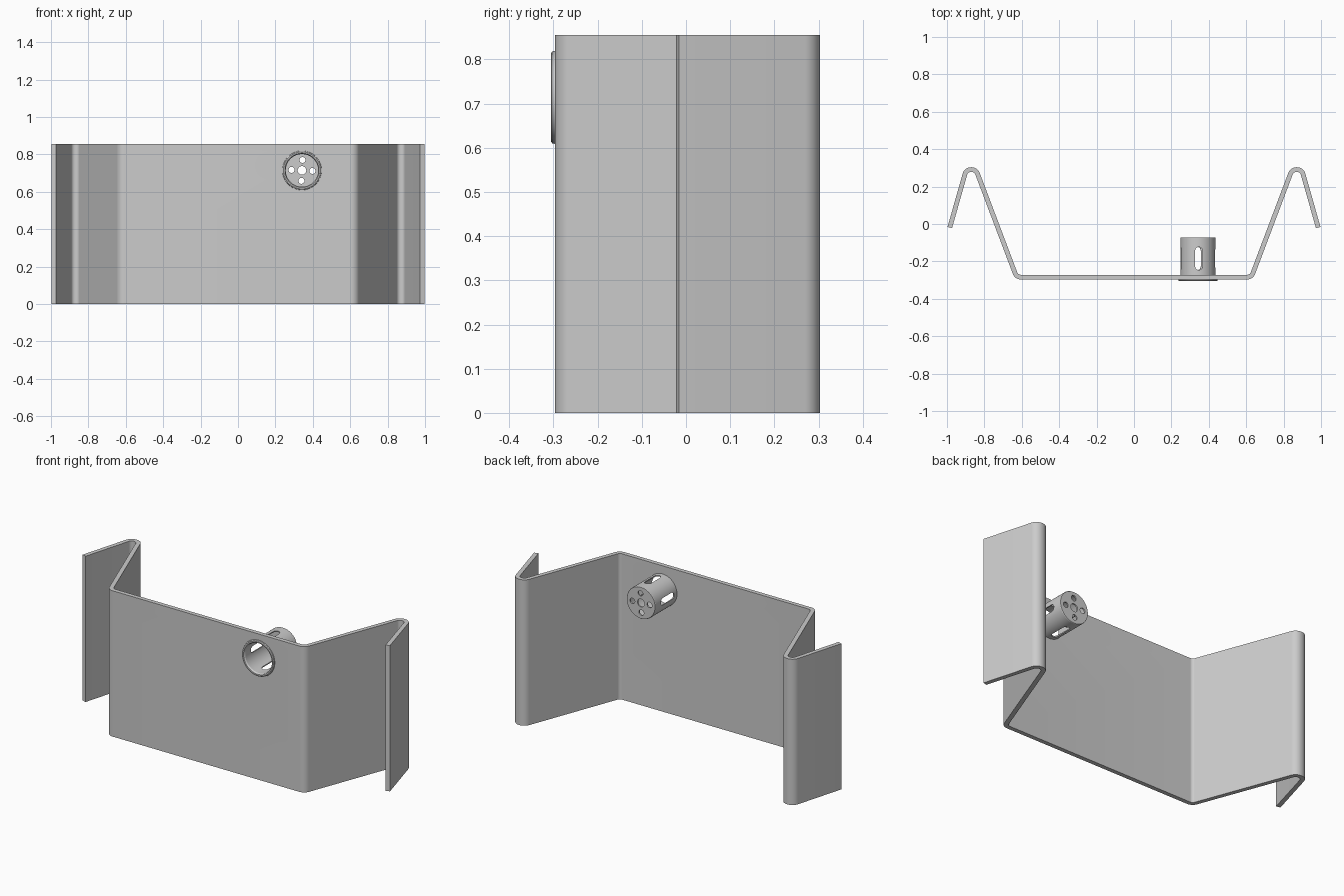
import bpy, bmesh
from math import sin, cos, tan, pi, radians
from mathutils import Vector, Matrix

if "Cube" in bpy.data.objects:
    bpy.data.objects.remove(bpy.data.objects["Cube"])

H = 0.855                 # sheet height
T = 0.025                 # sheet thickness
CX, CZ = 0.342, 0.714     # cup axis position
TWIST = radians(-3)       # cup is turned slightly about its axis


def make_object(name, bm):
    bmesh.ops.recalc_face_normals(bm, faces=bm.faces)
    me = bpy.data.meshes.new(name)
    bm.to_mesh(me)
    bm.free()
    ob = bpy.data.objects.new(name, me)
    bpy.context.collection.objects.link(ob)
    return ob


def add_prism(bm, pts, depth, matrix=Matrix()):
    """Closed outline in local xy, extruded along local z."""
    low = [bm.verts.new(matrix @ Vector((x, y, 0))) for x, y in pts]
    top = [bm.verts.new(matrix @ Vector((x, y, depth))) for x, y in pts]
    bm.faces.new(low[::-1])
    bm.faces.new(top)
    n = len(pts)
    for i in range(n):
        j = (i + 1) % n
        bm.faces.new((low[i], low[j], top[j], top[i]))


def circle(r, n=32):
    return [(r * cos(2 * pi * i / n), r * sin(2 * pi * i / n)) for i in range(n)]


def cut_and_smooth(ob, cutter):
    mod = ob.modifiers.new("cut", 'BOOLEAN')
    mod.operation = 'DIFFERENCE'
    mod.solver = 'EXACT'
    mod.object = cutter
    bpy.ops.object.select_all(action='DESELECT')
    bpy.context.view_layer.objects.active = ob
    ob.select_set(True)
    bpy.ops.object.modifier_apply(modifier=mod.name)
    bpy.data.objects.remove(cutter)
    bpy.ops.object.shade_smooth_by_angle(angle=radians(30))


def offset_path(pts, radii, off, steps=10):
    """Filleted path shifted sideways by off (to the left of travel)."""
    P = [Vector(p) for p in pts]
    out = []
    for i, p in enumerate(P):
        if i in (0, len(P) - 1):
            d = (P[1] - P[0]) if i == 0 else (P[-1] - P[-2])
            d.normalize()
            out.append(p + Vector((-d.y, d.x)) * off)
            continue
        a, b = (p - P[i - 1]).normalized(), (P[i + 1] - p).normalized()
        turn = -a.angle_signed(b)          # positive = left turn
        s = 1 if turn > 0 else -1
        r = radii[i]
        start = p - a * r * tan(abs(turn) / 2)
        left = Vector((-a.y, a.x))
        centre = start + left * s * r
        for k in range(steps + 1):
            rot = Matrix.Rotation(turn * k / steps, 2)
            out.append(centre + rot @ (left * -s * (r - s * off)))
    return out


# Folded sheet: half centreline, mirrored across x
half = [(-0.985, -0.019), (-0.897, 0.291), (-0.845, 0.291), (-0.628, -0.284)]
path = half + [(-x, y) for x, y in half[::-1]]
radii = [0, 0.034, 0.034, 0.033, 0.033, 0.034, 0.034, 0]
outline = offset_path(path, radii, T / 2) + offset_path(path, radii, -T / 2)[::-1]
bm = bmesh.new()
add_prism(bm, [tuple(p) for p in outline], H)
sheet = make_object("folded_sheet", bm)

# Round opening for the cup
along_y = Matrix.Rotation(-pi / 2, 4, 'X')
bm = bmesh.new()
add_prism(bm, circle(0.0925, 64), 0.2, Matrix.Translation((CX, -0.4, CZ)) @ along_y)
cut_and_smooth(sheet, make_object("opening_cutter", bm))

# Thin cup with a front lip: (radius, y) section turned about its axis
section = [(0, -0.079), (0.087, -0.079), (0.087, -0.297), (0.092, -0.3055),
           (0.099, -0.306), (0.104, -0.303), (0.105, -0.297),
           (0.0935, -0.297), (0.0935, -0.074), (0.0915, -0.071), (0, -0.071)]
bm = bmesh.new()
vs = [bm.verts.new((CX + r, y, CZ)) for r, y in section]
es = [bm.edges.new(p) for p in zip(vs, vs[1:])]
bmesh.ops.spin(bm, geom=vs + es, cent=(CX, 0, CZ), axis=(0, 1, 0),
               angle=2 * pi, steps=64)
bmesh.ops.remove_doubles(bm, verts=bm.verts, dist=1e-5)
cup = make_object("vented_cup", bm)

# Cup cutters: centre hole, four end holes and four side slots
bm = bmesh.new()
add_prism(bm, circle(0.023), 0.06, Matrix.Translation((CX, -0.1, CZ)) @ along_y)
w, straight = 0.02, 0.0415
slot = [(w * cos(pi * k / 10), straight + w * sin(pi * k / 10)) for k in range(11)]
slot += [(-x, -y) for x, y in slot]
for q in range(4):
    a = TWIST + q * pi / 2
    c, s = cos(a), sin(a)
    add_prism(bm, circle(0.016, 24), 0.06,
              Matrix.Translation((CX + 0.056 * c, -0.1, CZ + 0.056 * s)) @ along_y)
    frame = Matrix(((s, 0, c, CX + 0.06 * c),
                    (0, 1, 0, -0.1845),
                    (-c, 0, s, CZ + 0.06 * s),
                    (0, 0, 0, 1)))
    add_prism(bm, slot, 0.08, frame)
cut_and_smooth(cup, make_object("vent_cutter", bm))
